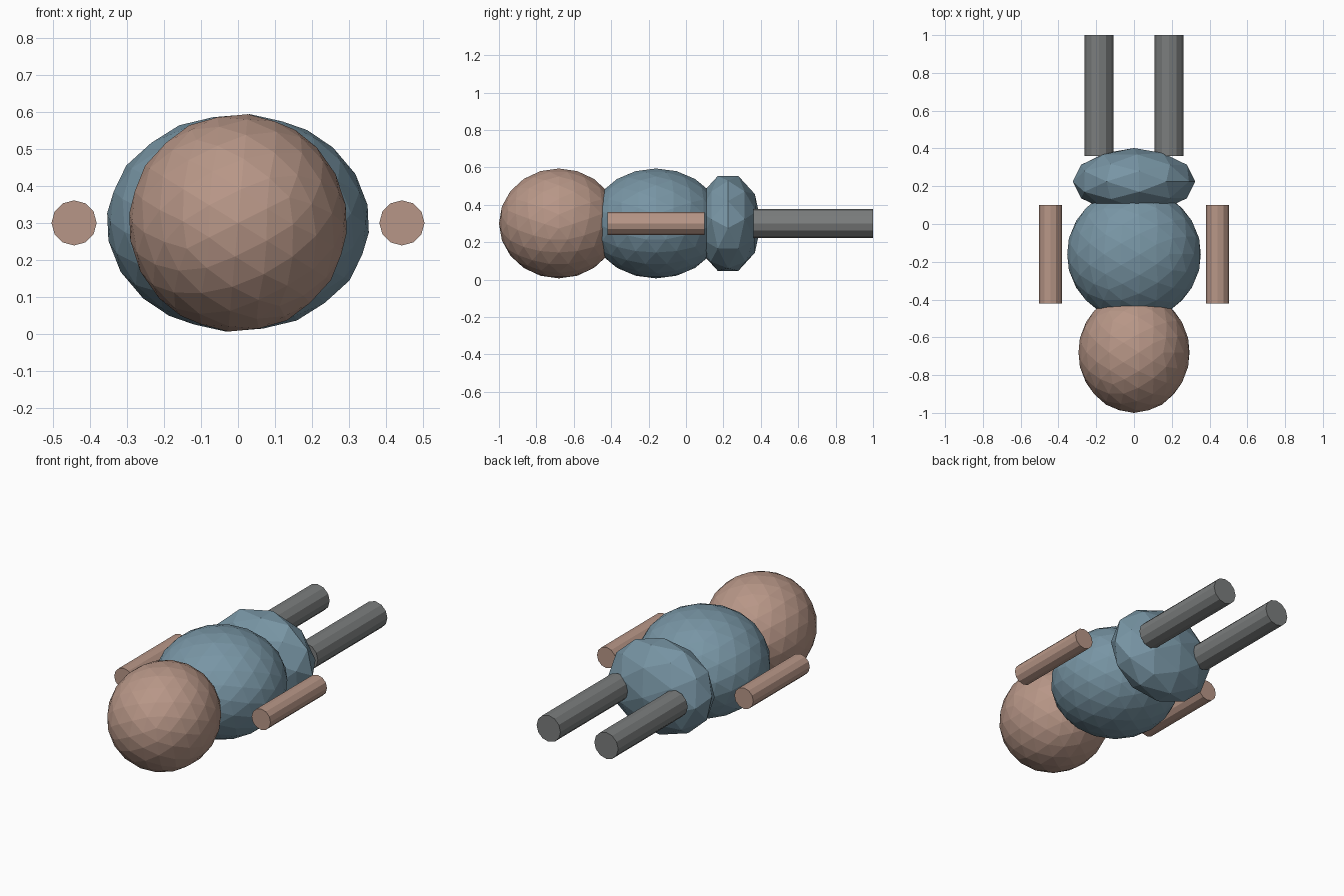
import bpy, bmesh, math
from mathutils import Matrix

if "Cube" in bpy.data.objects:
    bpy.data.objects.remove(bpy.data.objects["Cube"])


def srgb(r, g, b):
    lin = lambda c: c / 12.92 if c <= 0.04045 else ((c + 0.055) / 1.055) ** 2.4
    return (lin(r), lin(g), lin(b), 1.0)


def material(name, col):
    m = bpy.data.materials.new(name)
    m.diffuse_color = srgb(*col)
    m.use_nodes = True
    m.node_tree.nodes["Principled BSDF"].inputs["Base Color"].default_value = m.diffuse_color
    return m


skin = material("skin", (0.72, 0.59, 0.53))
blue = material("cloth blue", (0.47, 0.585, 0.645))
grey = material("trouser grey", (0.48, 0.49, 0.49))


def add(name, bm, loc, mat):
    me = bpy.data.meshes.new(name)
    bm.to_mesh(me)
    bm.free()
    me.materials.append(mat)
    ob = bpy.data.objects.new(name, me)
    ob.location = loc
    bpy.context.collection.objects.link(ob)


def ball(name, loc, radii, subdiv, mat):
    """Faceted ellipsoid, icosahedron edges squared to the axes."""
    bm = bmesh.new()
    bmesh.ops.create_icosphere(bm, subdivisions=subdiv, radius=1)
    turn = Matrix.Rotation(math.atan(2 / (1 + math.sqrt(5))), 4, 'Y')
    bmesh.ops.transform(bm, matrix=Matrix.Diagonal((*radii, 1)) @ turn, verts=bm.verts)
    add(name, bm, loc, mat)


def rod(name, x, y0, y1, r, mat):
    """Twelve-sided limb along y."""
    bm = bmesh.new()
    bmesh.ops.create_cone(bm, cap_ends=True, segments=12, radius1=r, radius2=r,
                          depth=y1 - y0, matrix=Matrix.Rotation(math.pi / 2, 4, 'X'))
    add(name, bm, (x, (y0 + y1) / 2, 0.3), mat)


# Head, torso and hips along y
ball("head", (0, -0.68, 0.3), (0.295, 0.32, 0.295), 3, skin)
ball("torso", (0, -0.16, 0.3), (0.355, 0.355, 0.295), 3, blue)
ball("hips", (0, 0.225, 0.3), (0.325, 0.177, 0.268), 2, blue)

# Mirrored limbs
for side, s in (("left", 1), ("right", -1)):
    rod(side + "_arm", s * 0.443, -0.42, 0.10, 0.061, skin)
    rod(side + "_leg", s * 0.186, 0.36, 1.0, 0.077, grey)
